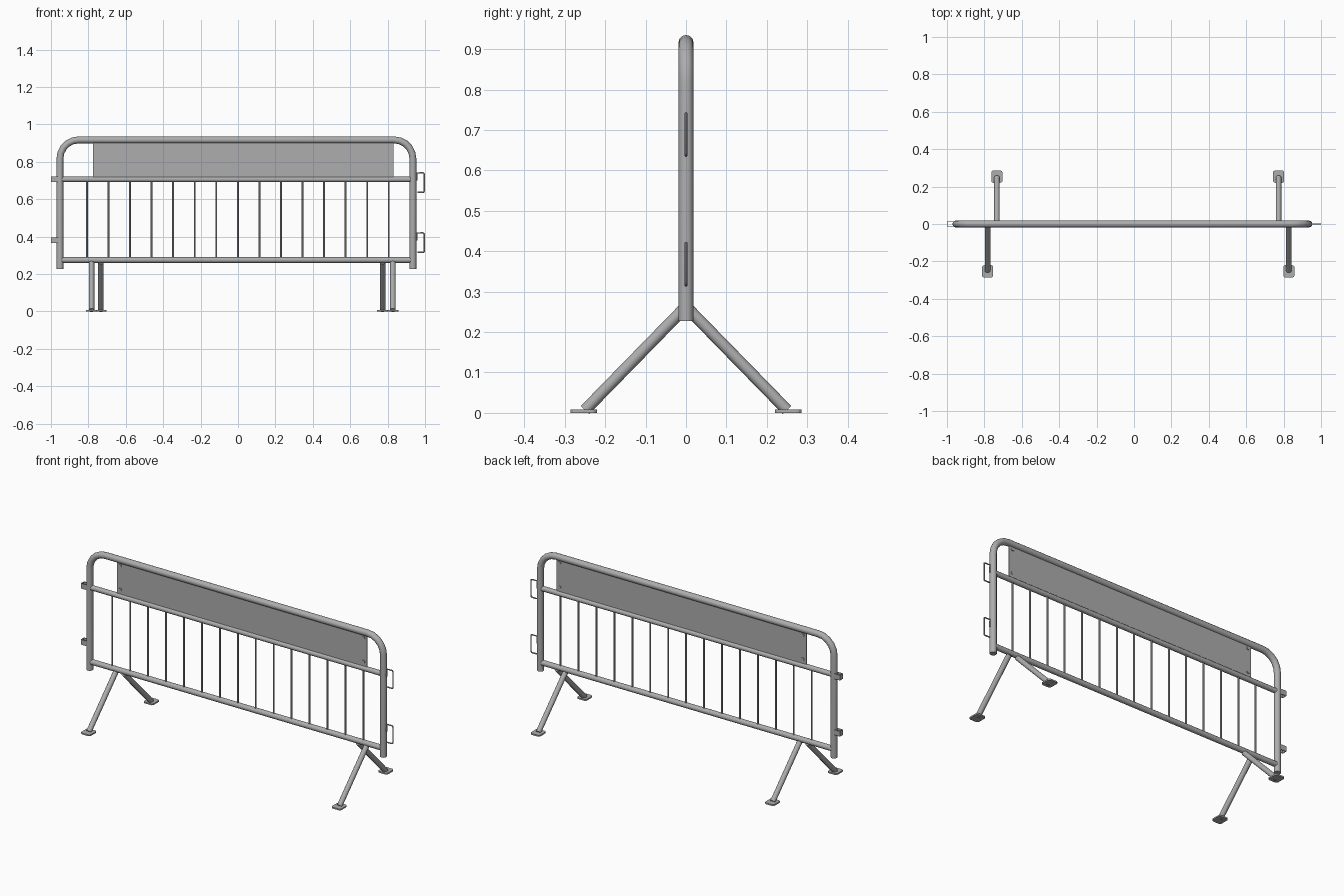
import bpy, bmesh
from math import sin, cos, pi, radians
from mathutils import Vector

cube = bpy.data.objects.get("Cube")
if cube:
    bpy.data.objects.remove(cube, do_unlink=True)

steel = bpy.data.materials.new("galvanised grey")
steel.use_nodes = True
GREY = (0.42, 0.42, 0.42, 1)
steel.diffuse_color = GREY
steel.node_tree.nodes["Principled BSDF"].inputs["Base Color"].default_value = GREY


def finish(obj, smooth=True):
    obj.data.materials.append(steel)
    bpy.ops.object.select_all(action='DESELECT')
    obj.select_set(True)
    bpy.context.view_layer.objects.active = obj
    if obj.type == 'CURVE':
        bpy.ops.object.convert(target='MESH')
    if smooth:
        bpy.ops.object.shade_smooth_by_angle(angle=radians(40))


def tube(name, points, radius, res=4):
    """Round tube swept along a path."""
    curve = bpy.data.curves.new(name, 'CURVE')
    curve.dimensions = '3D'
    curve.bevel_depth = radius
    curve.bevel_resolution = res
    curve.use_fill_caps = True
    spline = curve.splines.new('POLY')
    spline.points.add(len(points) - 1)
    for p, co in zip(spline.points, points):
        p.co = (*co, 1)
    obj = bpy.data.objects.new(name, curve)
    bpy.context.collection.objects.link(obj)
    finish(obj)


def box(name, centre, size, bevel=0.0):
    """Box, optionally with rounded vertical corners."""
    bm = bmesh.new()
    bmesh.ops.create_cube(bm, size=1)
    for v in bm.verts:
        v.co = Vector(a * b for a, b in zip(v.co, size)) + Vector(centre)
    if bevel:
        upright = [e for e in bm.edges
                   if abs(e.verts[0].co.z - e.verts[1].co.z) > size[2] / 2]
        bmesh.ops.bevel(bm, geom=upright, offset=bevel, segments=3,
                        profile=0.5, affect='EDGES')
    mesh = bpy.data.meshes.new(name)
    bm.to_mesh(mesh)
    bm.free()
    obj = bpy.data.objects.new(name, mesh)
    bpy.context.collection.objects.link(obj)
    finish(obj, False)


def arc(cx, cz, r, start, end, steps):
    for i in range(steps + 1):
        a = radians(start + (end - start) * i / steps)
        yield (cx + r * cos(a), 0, cz + r * sin(a))


# Outer frame: two posts and the top rail in one bent tube
LEFT, RIGHT, TOP, BEND = -0.952, 0.935, 0.917, 0.1
tube("outer_frame",
     [(LEFT, 0, 0.228)]
     + list(arc(LEFT + BEND, TOP - BEND, BEND, 180, 90, 5))
     + list(arc(RIGHT - BEND, TOP - BEND, BEND, 90, 0, 5))
     + [(RIGHT, 0, 0.228)], 0.0185)

# Horizontal rails
tube("middle_rail", [(LEFT, 0, 0.706), (RIGHT, 0, 0.706)], 0.0145)
tube("bottom_rail", [(LEFT, 0, 0.275), (RIGHT, 0, 0.275)], 0.0155)

# Upright bars
BARS = 15
for i in range(BARS):
    x = -0.808 + i * 0.1153
    tube(f"upright_bar_{i + 1}", [(x, 0, 0.275), (x, 0, 0.706)], 0.005, 2)

# Sign panel with a bolt through each corner
box("sign_panel", (0.028, 0, 0.811), (1.606, 0.006, 0.195))
for x in (-0.754, 0.81):
    for z in (0.746, 0.885):
        tube("panel_bolt", [(x, -0.007, z), (x, 0.007, z)], 0.009, 2)

# Splayed legs with foot plates
for y, xs in ((-1, (-0.783, 0.828)), (1, (-0.733, 0.773))):
    for x in xs:
        tube("leg", [(x, 0, 0.263), (x, y * 0.25, 0.007)], 0.0145)
        box("foot_plate", (x, y * 0.253, 0.004), (0.06, 0.066, 0.008), 0.012)

# Coupling hooks on one end
for z in (0.689, 0.368):
    tube("coupling_hook",
         [(0.957, 0, z + 0.01), (0.957, 0, z + 0.052)]
         + list(arc(0.988, z + 0.044, 0.008, 90, 0, 3))
         + list(arc(0.988, z - 0.044, 0.008, 0, -90, 3))
         + [(0.96, 0, z - 0.052)], 0.0038, 2)

# Coupling eyes on the other end: flat straps bent into a loop
for z in (0.706, 0.38):
    for y in (-0.0125, 0.0125):
        box("coupling_eye_side", (-0.978, y, z), (0.044, 0.004, 0.03))
    box("coupling_eye_end", (-0.998, 0, z), (0.004, 0.029, 0.03))
